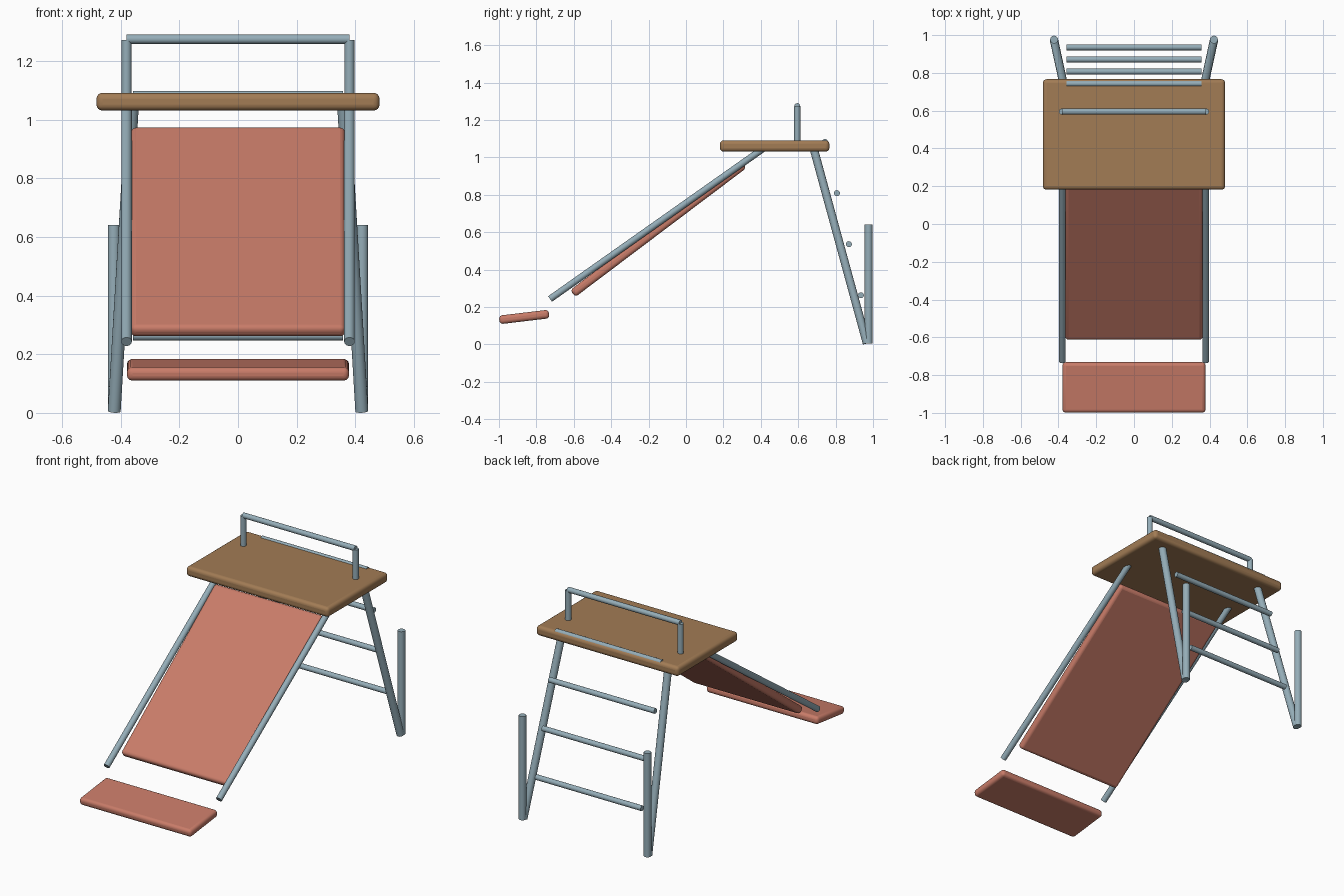
import bpy, math
from mathutils import Vector

if "Cube" in bpy.data.objects:
    bpy.data.objects.remove(bpy.data.objects["Cube"])


def material(name, color):
    m = bpy.data.materials.new(name)
    m.diffuse_color = color
    m.use_nodes = True
    m.node_tree.nodes["Principled BSDF"].inputs["Base Color"].default_value = m.diffuse_color
    return m


STEEL = material("blue_grey_steel", (0.30, 0.42, 0.48, 1))
WOOD = material("brown_wood", (0.36, 0.20, 0.09, 1))
RED = material("faded_red", (0.58, 0.20, 0.14, 1))


def finish(ob, name, mat):
    ob.name = name
    ob.data.materials.append(mat)
    bpy.ops.object.shade_smooth_by_angle(angle=math.radians(40))
    return ob


def tube(name, a, b, r):
    """Round bar running from point a to point b."""
    a, b = Vector(a), Vector(b)
    d = b - a
    bpy.ops.mesh.primitive_cylinder_add(vertices=20, radius=r, depth=d.length,
                                        location=(a + b) / 2)
    ob = bpy.context.object
    ob.rotation_euler = d.to_track_quat('Z', 'Y').to_euler()
    return finish(ob, name, STEEL)


def board(name, center, size, mat, tilt=0.0, bevel=0.018):
    """Panel with rounded edges, tilted about the x axis."""
    bpy.ops.mesh.primitive_cube_add(size=1, location=center)
    ob = bpy.context.object
    ob.scale = size
    bpy.ops.object.transform_apply(location=False, rotation=False, scale=True)
    ob.rotation_euler.x = math.radians(tilt)
    mod = ob.modifiers.new("rounded_edges", 'BEVEL')
    mod.width = bevel
    mod.segments = 4
    return finish(ob, name, mat)


# Platform, slide bed and exit board
board("platform", (0, 0.474, 1.061), (0.965, 0.585, 0.06), WOOD, bevel=0.02)
board("slide_bed", (0, -0.148, 0.617), (0.73, 1.145, 0.046), RED, 37)
board("slide_exit", (0, -0.865, 0.147), (0.757, 0.268, 0.046), RED, 6.8)

# Paired bars on the left and right
for side, s in (("left", -1), ("right", 1)):
    tube(f"slide_rail_{side}", (s * 0.38, -0.727, 0.243), (s * 0.38, 0.41, 1.045), 0.018)
    tube(f"ladder_leg_{side}", (s * 0.422, 0.967, 0.006), (s * 0.36, 0.682, 1.05), 0.022)
    tube(f"ladder_post_{side}", (s * 0.423, 0.976, 0.006), (s * 0.423, 0.976, 0.64), 0.021)
    tube(f"guard_upright_{side}", (s * 0.38, 0.595, 1.065), (s * 0.38, 0.595, 1.272), 0.017)

# Guard rail across the platform
tube("guard_rail", (-0.38, 0.595, 1.274), (0.38, 0.595, 1.274), 0.016)

# Ladder rungs climbing to the platform edge
for i in range(4):
    y, z = 0.935 - 0.064 * i, 0.263 + 0.273 * i
    tube(f"ladder_rung_{i + 1}", (-0.358, y, z), (0.358, y, z), 0.016)
